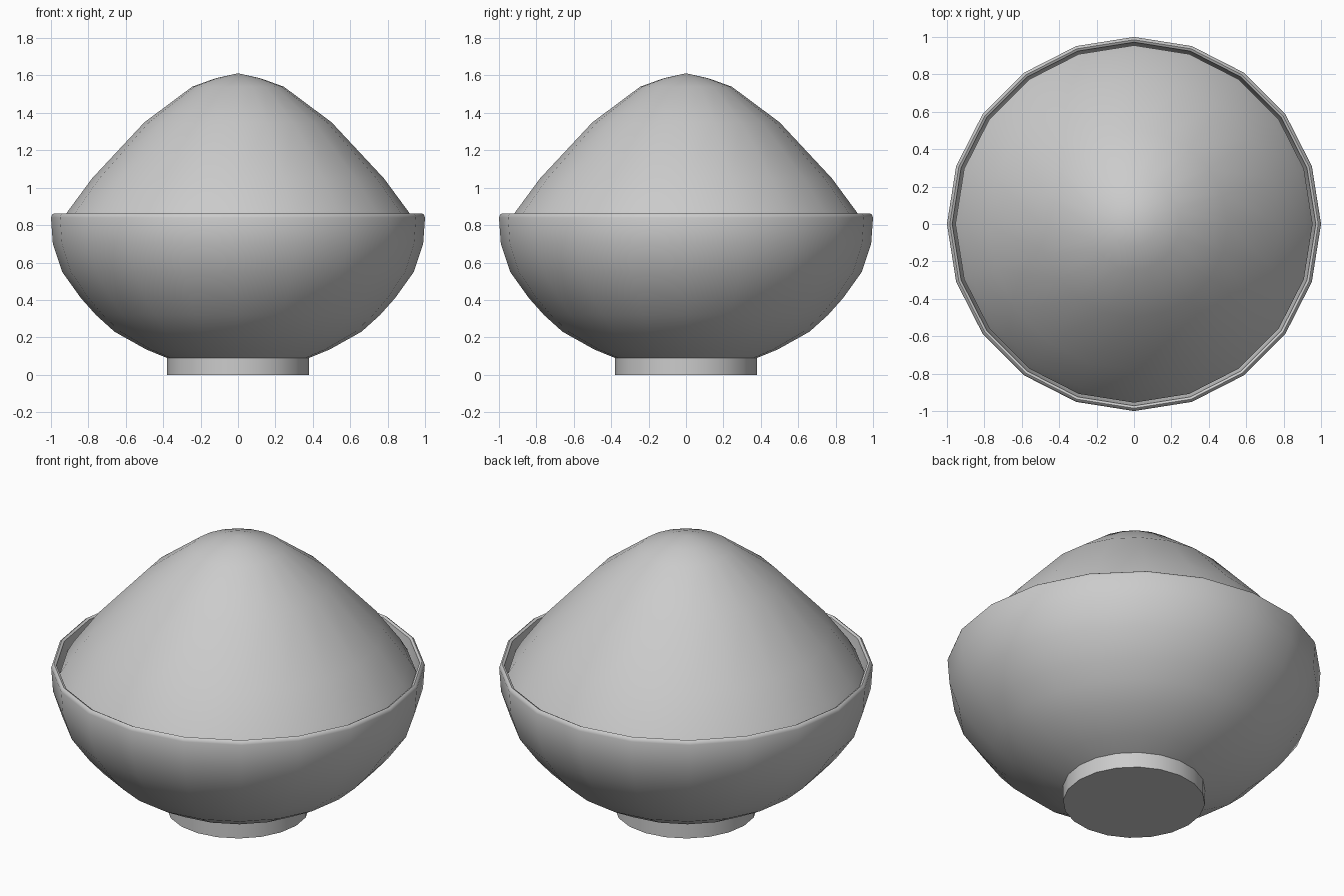
import bpy
import bmesh
from math import cos, sin, tau, radians

SIDES = 20

cube = bpy.data.objects.get("Cube")
if cube:
    bpy.data.objects.remove(cube, do_unlink=True)

grey = bpy.data.materials.new("plain grey")
grey.use_nodes = True
grey.diffuse_color = (0.6, 0.6, 0.6, 1)
grey.node_tree.nodes["Principled BSDF"].inputs["Base Color"].default_value = grey.diffuse_color


def lathe(name, profile, angle=40):
    """Revolve (radius, height) points around z; zero radius makes a pole."""
    bm = bmesh.new()
    rings = []
    for r, z in profile:
        if r == 0:
            rings.append([bm.verts.new((0, 0, z))] * SIDES)
        else:
            rings.append([bm.verts.new((r * cos(tau * i / SIDES), r * sin(tau * i / SIDES), z))
                          for i in range(SIDES)])
    for low, high in zip(rings, rings[1:]):
        for i in range(SIDES):
            j = (i + 1) % SIDES
            corners = dict.fromkeys((low[i], low[j], high[j], high[i]))
            bm.faces.new(list(corners))
    mesh = bpy.data.meshes.new(name)
    bm.to_mesh(mesh)
    bm.free()
    mesh.materials.append(grey)
    obj = bpy.data.objects.new(name, mesh)
    bpy.context.collection.objects.link(obj)
    bpy.ops.object.select_all(action="DESELECT")
    obj.select_set(True)
    bpy.context.view_layer.objects.active = obj
    bpy.ops.object.shade_smooth_by_angle(angle=radians(angle))
    return obj


# Round foot, closed underneath
lathe("foot", [(0, 0), (0.38, 0), (0.38, 0.09)])

# Bowl: outer wall, rounded rim, then the inner wall down to the floor
lathe("bowl", [(0.38, 0.09), (0.49, 0.135), (0.66, 0.23), (0.76, 0.32), (0.84, 0.41),
               (0.94, 0.55), (0.99, 0.70), (1.0, 0.84), (0.995, 0.855), (0.985, 0.862),
               (0.972, 0.855), (0.95, 0.70), (0.90, 0.57), (0.80, 0.43),
               (0.63, 0.27), (0.36, 0.13), (0, 0.12)], 50)

# Heaped filling
lathe("heaped_filling", [(0.955, 0.80), (0.92, 0.86), (0.78, 1.05), (0.5, 1.35),
                         (0.245, 1.54), (0.12, 1.585), (0, 1.612)])
